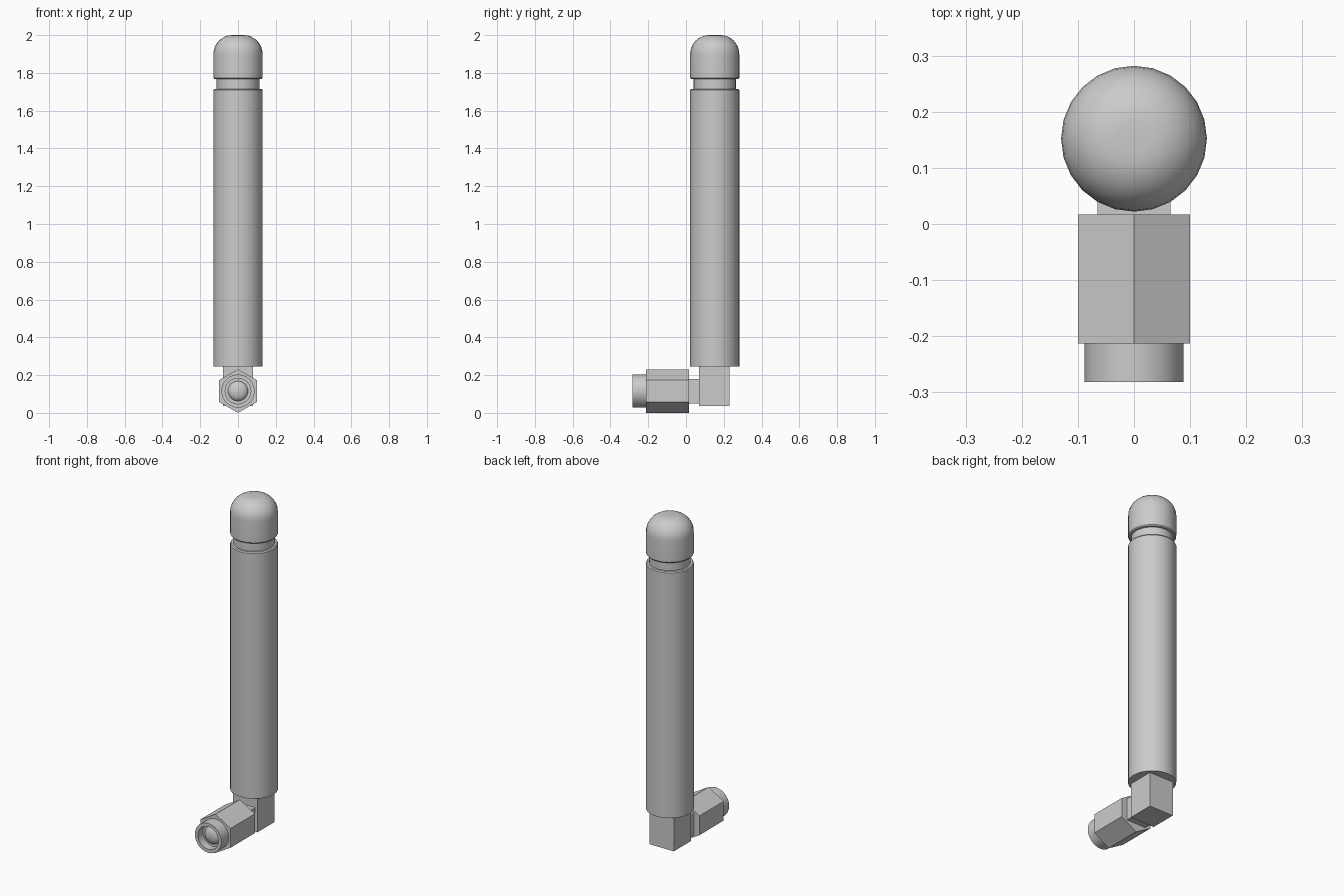
import bpy, bmesh, math
from mathutils import Matrix

if "Cube" in bpy.data.objects:
    bpy.data.objects.remove(bpy.data.objects["Cube"])

SIDES = 24
ROD_Y = 0.152      # rod axis
PLUG_Z = 0.1155    # connector axis


def finish(bm, name, smooth=True):
    bmesh.ops.recalc_face_normals(bm, faces=bm.faces)
    mesh = bpy.data.meshes.new(name)
    bm.to_mesh(mesh)
    bm.free()
    obj = bpy.data.objects.new(name, mesh)
    bpy.context.collection.objects.link(obj)
    if smooth:
        bpy.ops.object.select_all(action='DESELECT')
        obj.select_set(True)
        bpy.context.view_layer.objects.active = obj
        bpy.ops.object.shade_smooth_by_angle(angle=math.radians(35))
    return obj


def lathe(name, profile, matrix, sides=SIDES, smooth=True):
    """Revolve (radius, height) points about local z, then place."""
    bm = bmesh.new()
    verts = [bm.verts.new((r, 0, h)) for r, h in profile]
    edges = [bm.edges.new(pair) for pair in zip(verts, verts[1:])]
    bmesh.ops.spin(bm, geom=verts + edges, cent=(0, 0, 0), axis=(0, 0, 1),
                   angle=math.tau, steps=sides, use_duplicate=False)
    bmesh.ops.remove_doubles(bm, verts=bm.verts, dist=1e-5)
    bm.transform(matrix)
    return finish(bm, name, smooth)


def box(name, lo, hi):
    bm = bmesh.new()
    bmesh.ops.create_cube(bm, size=1)
    for v in bm.verts:
        v.co = [(a + b) / 2 + c * (b - a) for a, b, c in zip(lo, hi, v.co)]
    return finish(bm, name, False)


def arc(r0, h0, radius, start, end, steps):
    angles = [math.radians(start + (end - start) * i / steps) for i in range(steps + 1)]
    return [(r0 + radius * math.cos(a), h0 + radius * math.sin(a)) for a in angles]


# Rod: long sleeve, narrow groove and rounded cap
rod = [(0, 0.245), (0.13, 0.245), (0.13, 1.71), (0.125, 1.716), (0.113, 1.716),
       (0.113, 1.768), (0.125, 1.768), (0.13, 1.774)]
rod += arc(0.03, 1.90, 0.10, 0, 90, 8) + [(0, 2.0)]
lathe("antenna_rod", rod, Matrix.Translation((0, ROD_Y, 0)))

# Right-angle elbow block and its square neck
box("elbow_block", (-0.08, 0.069, 0.037), (0.08, 0.229, 0.25))
box("elbow_neck", (-0.065, 0.0, PLUG_Z - 0.065), (0.065, 0.075, PLUG_Z + 0.065))

# Connector parts: local z points to the front
forward = Matrix.Translation((0, 0, PLUG_Z)) @ Matrix.Rotation(math.pi / 2, 4, 'X')

# Hexagonal nut with a corner at top and bottom
hexagon = 0.1 / math.cos(math.pi / 6)
lathe("hex_nut", [(0, -0.017), (hexagon, -0.017), (hexagon, 0.213), (0, 0.213)],
      forward @ Matrix.Rotation(math.pi / 2, 4, 'Z'), 6, False)

# Open collar with a shallow domed contact inside
collar = [(0.088, 0.205), (0.088, 0.282), (0.068, 0.282), (0.068, 0.235), (0.053, 0.235)]
dome = [(0.053 * math.cos(a), 0.235 + 0.025 * math.sin(a))
        for a in (math.radians(d) for d in (22.5, 45, 67.5))]
lathe("connector_collar", collar + dome + [(0, 0.26)], forward)
